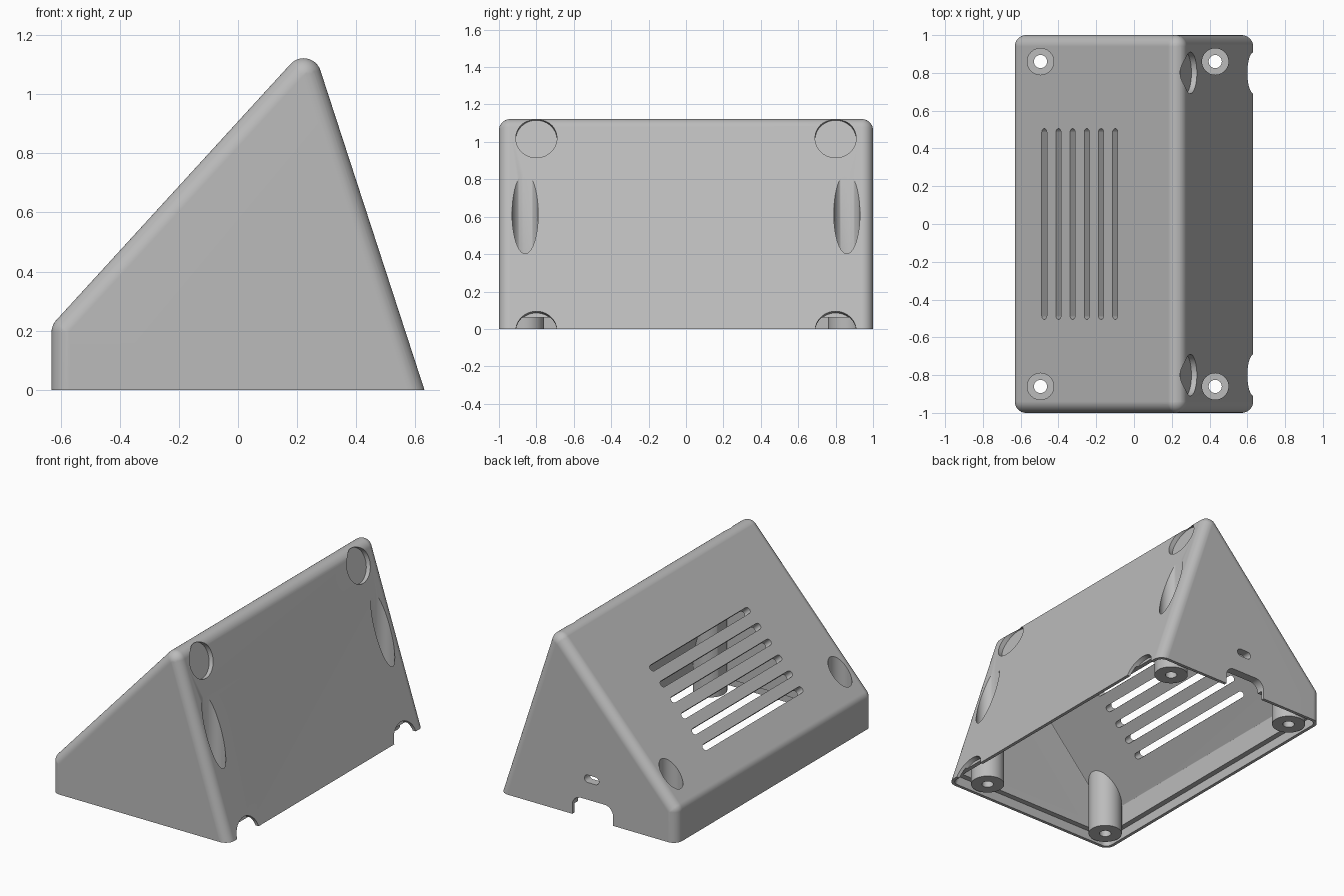
import bpy, bmesh, math
from mathutils import Vector

if "Cube" in bpy.data.objects:
    bpy.data.objects.remove(bpy.data.objects["Cube"])

# Centres of the rounded profile corners in x and z; the lower ones sit below the floor
CORNERS = [(-0.571, -0.2), (-0.571, 0.195), (0.222, 1.062), (0.633, -0.2)]
SLOPE = Vector((-0.738, 0, 0.674))
STEEP = Vector((0.951, 0, 0.308))


def hull(name, points, top=None, floor=None):
    """Convex solid around the points, optionally cut flat above or below."""
    bm = bmesh.new()
    for p in points:
        bm.verts.new(p)
    res = bmesh.ops.convex_hull(bm, input=bm.verts[:])
    junk = {g for g in res["geom_interior"] + res["geom_unused"]
            if isinstance(g, bmesh.types.BMVert)}
    bmesh.ops.delete(bm, geom=list(junk), context="VERTS")
    bmesh.ops.dissolve_limit(bm, angle_limit=0.005, verts=bm.verts[:], edges=bm.edges[:])
    for level, sign in ((top, 1), (floor, -1)):
        if level is not None:
            bmesh.ops.bisect_plane(bm, geom=bm.verts[:] + bm.edges[:] + bm.faces[:],
                                   plane_co=(0, 0, level), plane_no=(0, 0, sign),
                                   clear_outer=True)
            rim = [e for e in bm.edges if e.is_boundary]
            bmesh.ops.contextual_create(bm, geom=rim)
    bmesh.ops.recalc_face_normals(bm, faces=bm.faces[:])
    mesh = bpy.data.meshes.new(name)
    bm.to_mesh(mesh)
    bm.free()
    ob = bpy.data.objects.new(name, mesh)
    bpy.context.scene.collection.objects.link(ob)
    return ob


def rounded_wedge(name, r, segments, **cuts):
    """Wedge with every edge rounded by radius r."""
    bm = bmesh.new()
    bmesh.ops.create_uvsphere(bm, u_segments=segments, v_segments=segments // 2, radius=r)
    ball = [v.co.copy() for v in bm.verts]
    bm.free()
    return hull(name, [Vector((x, y, z)) + b for x, z in CORNERS
                       for y in (-0.94, 0.94) for b in ball], **cuts)


def rod(name, centres, r, axis, half, segments=40):
    """Round bar along an axis, stretched between several centres."""
    axis = Vector(axis).normalized()
    u = axis.orthogonal().normalized()
    v = axis.cross(u)
    points = []
    for c in centres:
        for i in range(segments):
            a = 2 * math.pi * i / segments
            ring = Vector(c) + (u * math.cos(a) + v * math.sin(a)) * r
            points += [ring + axis * half, ring - axis * half]
    return hull(name, points)


def combine(target, tool, operation="DIFFERENCE"):
    mod = target.modifiers.new("combine", "BOOLEAN")
    mod.operation, mod.solver, mod.object = operation, "EXACT", tool
    bpy.context.view_layer.objects.active = target
    bpy.ops.object.modifier_apply(modifier=mod.name)
    bpy.data.objects.remove(tool)


# Outer body, open at the floor
case = rounded_wedge("case_shell", 0.06, 48, floor=0)

# Cavity with a wider lip recess, leaving four screw pillars standing
cavity = rounded_wedge("cavity", 0.005, 8)
combine(cavity, rounded_wedge("lip_recess", 0.04, 24, top=0.06), "UNION")
pillars = [(x, y) for x in (-0.495, 0.43) for y in (-0.86, 0.86)]
for x, y in pillars:
    combine(cavity, rod("pillar", [(x, y, 0.5)], 0.1, (0, 0, 1), 1))
combine(case, cavity)

# Screw wells and through holes
for x, y in pillars:
    combine(case, rod("screw_well", [(x, y, 0.79)], 0.07, (0, 0, 1), 0.71))
    combine(case, rod("screw_hole", [(x, y, 0.1)], 0.035, (0, 0, 1), 0.2, 24))

# Vent slots through the long slope
for i in range(6):
    x = -0.475 + 0.075 * i
    z = 0.235 + 1.096 * (x + 0.615)
    combine(case, rod("vent", [(x, -0.485, z), (x, 0.485, z)], 0.02, SLOPE, 0.1, 20))

# Shallow round foot recesses on the steep face
for z in (1.02, -0.01):
    for y in (-0.8, 0.8):
        spot = Vector((0.631 - z / 3.07, y, z)) + STEEP * 0.07
        combine(case, rod("foot_recess", [spot], 0.11, STEEP, 0.1, 48))

# Cable notch and small slot in the back wall
combine(case, rod("cable_notch", [(x, 1, z) for x in (-0.12, 0.05) for z in (-0.1, 0.06)],
                  0.06, (0, 1, 0), 0.1))
combine(case, rod("small_slot", [(-0.055, 1, 0.255), (0, 1, 0.255)], 0.024, (0, 1, 0), 0.1, 24))

# Plain grey plastic
mat = bpy.data.materials.new("grey_plastic")
mat.use_nodes = True
grey = (0.5, 0.5, 0.5, 1)
mat.diffuse_color = grey
mat.node_tree.nodes["Principled BSDF"].inputs["Base Color"].default_value = grey
case.data.materials.clear()
case.data.materials.append(mat)
for poly in case.data.polygons:
    poly.material_index = 0

# Smooth shading with crisp cut edges
bpy.ops.object.select_all(action="DESELECT")
case.select_set(True)
bpy.context.view_layer.objects.active = case
bpy.ops.object.shade_smooth_by_angle(angle=math.radians(30))
weighted = case.modifiers.new("weighted_normals", "WEIGHTED_NORMAL")
weighted.keep_sharp = True
